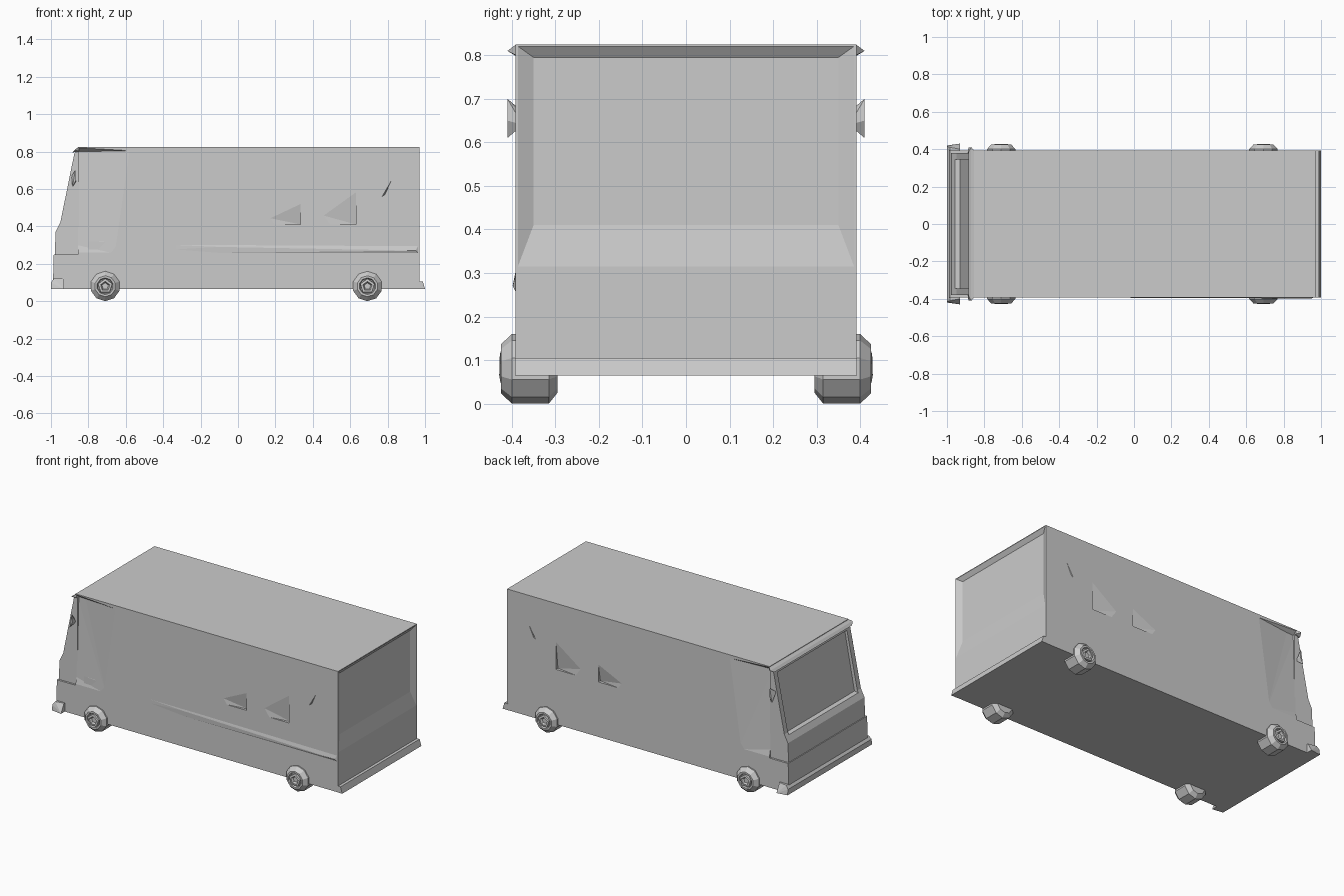
import bpy, bmesh, math
from mathutils import Vector

if "Cube" in bpy.data.objects:
    bpy.data.objects.remove(bpy.data.objects["Cube"])


def finish(name, bm):
    bmesh.ops.recalc_face_normals(bm, faces=bm.faces[:])
    mesh = bpy.data.meshes.new(name)
    bm.to_mesh(mesh)
    bm.free()
    obj = bpy.data.objects.new(name, mesh)
    bpy.context.collection.objects.link(obj)
    return obj


def hull(name, points):
    bm = bmesh.new()
    for p in points:
        bm.verts.new(p)
    bmesh.ops.convex_hull(bm, input=bm.verts[:])
    bmesh.ops.dissolve_limit(bm, angle_limit=0.01, verts=bm.verts[:], edges=bm.edges[:])
    return finish(name, bm)


def prism(name, profile, half):
    """Extrude an x-z profile symmetrically across y."""
    bm = bmesh.new()
    face = bm.faces.new([bm.verts.new((x, -half, z)) for x, z in profile])
    ext = bmesh.ops.extrude_face_region(bm, geom=[face])["geom"]
    verts = [g for g in ext if isinstance(g, bmesh.types.BMVert)]
    bmesh.ops.translate(bm, verts=verts, vec=(0, 2 * half, 0))
    return finish(name, bm)


def cut(obj, cutter):
    mod = obj.modifiers.new("cut", "BOOLEAN")
    mod.operation = "DIFFERENCE"
    mod.solver = "EXACT"
    mod.object = cutter
    bpy.context.view_layer.update()
    dg = bpy.context.evaluated_depsgraph_get()
    mesh = bpy.data.meshes.new_from_object(obj.evaluated_get(dg))
    obj.modifiers.clear()
    obj.data = mesh
    bpy.data.objects.remove(cutter)


def lathe(name, profile, sides, center, direction, turn=0.0):
    """Revolve (offset along y, radius) rings around a wheel axle."""
    bm = bmesh.new()
    rings = []
    for off, r in profile:
        rings.append([bm.verts.new((center[0] + r * math.cos(turn + 2 * math.pi * i / sides),
                                    direction * off,
                                    center[1] + r * math.sin(turn + 2 * math.pi * i / sides)))
                      for i in range(sides)])
    for a, b in zip(rings, rings[1:]):
        for i in range(sides):
            j = (i + 1) % sides
            bm.faces.new((a[i], a[j], b[j], b[i]))
    bm.faces.new(rings[0])
    bm.faces.new(rings[-1])
    return finish(name, bm)


# Main box body
body = prism("body", [(-0.855, 0.065), (0.97, 0.065), (0.97, 0.825), (-0.855, 0.825)], 0.392)

# Recessed rear panel with sloping frame
cut(body, hull("rear_recess",
               [(0.971, y, z) for y in (-0.388, 0.388) for z in (0.31, 0.822)] +
               [(0.952, y, z) for y in (-0.35, 0.35) for z in (0.41, 0.795)]))

# Sunken side windows and shallow door recesses
windows = [[(0.165, 0.445), (0.335, 0.525), (0.335, 0.41), (0.19, 0.41)],
           [(0.45, 0.46), (0.63, 0.59), (0.63, 0.41), (0.485, 0.41)],
           [(0.785, 0.57), (0.82, 0.645), (0.77, 0.56)]]
for s in (-1, 1):
    for outline in windows:
        deep = outline[-2] if len(outline) == 4 else outline[0]
        cut(body, hull("window_recess",
                       [(x, s * 0.393, z) for x, z in outline] +
                       [(deep[0], s * 0.372, deep[1])]))
    cut(body, hull("door_recess",
                   [(-0.86, s * 0.394, 0.25), (-0.64, s * 0.394, 0.25), (-0.56, s * 0.394, 0.805),
                    (-0.86, s * 0.394, 0.822), (-0.86, s * 0.366, 0.80), (-0.80, s * 0.37, 0.80),
                    (-0.86, s * 0.383, 0.30)]))

# Sloping cab with a recessed windscreen
cab = prism("cab", [(-0.85, 0.24), (-0.98, 0.24), (-0.975, 0.37), (-0.95, 0.42),
                    (-0.875, 0.79), (-0.85, 0.82)], 0.38)
cut(cab, hull("windscreen_recess",
              [(x, y, z) for y in (-0.345, 0.345)
               for x, z in ((-1.0, 0.40), (-0.93, 0.41), (-0.862, 0.775), (-0.93, 0.785))]))

# Front lower panel and bumpers
prism("front_panel", [(-0.85, 0.065), (-0.99, 0.065), (-0.985, 0.25), (-0.85, 0.25)], 0.392)
hull("front_bumper", [(x, s * y, z) for s in (-1, 1) for x, y, z in
                      ((-1.0, 0.42, 0.065), (-1.0, 0.415, 0.10), (-0.985, 0.41, 0.12),
                       (-0.93, 0.43, 0.065), (-0.93, 0.40, 0.12))])
prism("rear_bumper", [(0.96, 0.065), (1.0, 0.065), (0.988, 0.105), (0.96, 0.105)], 0.393)

# Thin roof visor above the windscreen
hull("roof_visor", [(x, s * y, z) for s in (-1, 1) for x, y, z in
                    ((-0.885, 0.385, 0.795), (-0.872, 0.41, 0.81),
                     (-0.85, 0.39, 0.825), (-0.85, 0.39, 0.80))])

# Shallow crease along one side
hull("side_crease", [(-0.80, -0.388, 0.32), (-0.80, -0.388, 0.25), (0.97, -0.388, 0.31),
                     (0.97, -0.388, 0.25), (0.95, -0.398, 0.27), (-0.1, -0.394, 0.29)])

for s, side in ((-1, "right"), (1, "left")):
    # Wedge mirrors
    hull("mirror_" + side, [(-0.89, s * 0.375, 0.67), (-0.865, s * 0.375, 0.64),
                            (-0.885, s * 0.41, 0.61), (-0.865, s * 0.41, 0.65),
                            (-0.87, s * 0.41, 0.70), (-0.875, s * 0.375, 0.66)])
    # Ten-sided tyres with five-sided hubs
    for x, end in ((-0.71, "front"), (0.692, "rear")):
        lathe(f"{end}_wheel_{side}",
              [(0.295, 0.055), (0.315, 0.08), (0.40, 0.08), (0.425, 0.056),
               (0.425, 0.045), (0.412, 0.04)], 10, (x, 0.08), s, math.pi / 10)
        lathe(f"{end}_hub_{side}", [(0.40, 0.043), (0.426, 0.04), (0.428, 0.026), (0.415, 0.018)],
              5, (x, 0.08), s, math.pi / 10)
